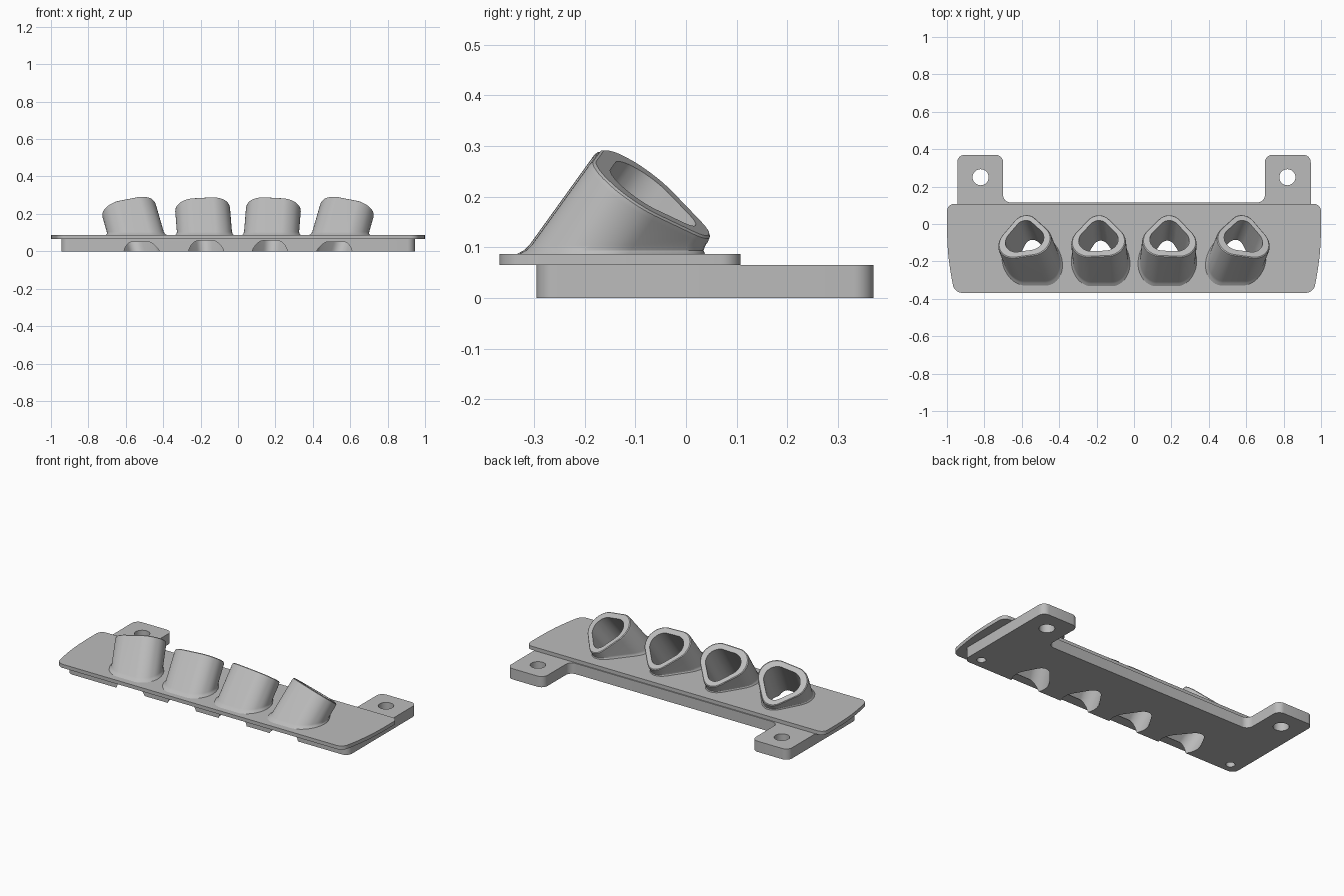
import bpy, bmesh, math
from mathutils import Vector

cube = bpy.data.objects.get("Cube")
if cube:
    bpy.data.objects.remove(cube, do_unlink=True)

grey = bpy.data.materials.new("light_grey")
grey.use_nodes = True
colour = (0.5, 0.5, 0.5, 1)
grey.diffuse_color = colour
grey.node_tree.nodes["Principled BSDF"].inputs["Base Color"].default_value = colour


def rounded(corners, steps=8):
    """Closed outline from (x, y, radius) corners."""
    pts, n = [], len(corners)
    for i, (x, y, r) in enumerate(corners):
        p = Vector((x, y))
        a = Vector(corners[i - 1][:2]) - p
        b = Vector(corners[(i + 1) % n][:2]) - p
        a = a.normalized() * min(r, a.length * 0.49)
        b = b.normalized() * min(r, b.length * 0.49)
        for s in range(steps + 1):
            t = s / steps
            k = (1 - t) ** 3 + 1.35 * t * (1 - t) ** 2
            m = t ** 3 + 1.35 * (1 - t) * t ** 2
            pts.append(p + a * k + b * m)
    return pts


def mirrored(half):
    return half + [(-x, y, r) for x, y, r in reversed(half)]


def loft(name, rings):
    """Capped solid through rings of equal length."""
    bm = bmesh.new()
    loops = [[bm.verts.new(p) for p in ring] for ring in rings]
    n = len(loops[0])
    for lo, hi in zip(loops, loops[1:]):
        for i in range(n):
            j = (i + 1) % n
            bm.faces.new((lo[i], lo[j], hi[j], hi[i]))
    bm.faces.new(loops[0][::-1])
    bm.faces.new(loops[-1])
    bmesh.ops.recalc_face_normals(bm, faces=bm.faces)
    mesh = bpy.data.meshes.new(name)
    bm.to_mesh(mesh)
    bm.free()
    mesh.materials.append(grey)
    obj = bpy.data.objects.new(name, mesh)
    bpy.context.collection.objects.link(obj)
    return obj


def prism(name, outline, z0, z1):
    return loft(name, [[(p.x, p.y, z) for p in outline] for z in (z0, z1)])


def cylinder(name, x, y, r, z0, z1):
    ring = [Vector((x + r * math.cos(a), y + r * math.sin(a)))
            for a in (math.tau * i / 32 for i in range(32))]
    return prism(name, ring, z0, z1)


def cut(obj, cutters):
    for c in cutters:
        mod = obj.modifiers.new("cut", 'BOOLEAN')
        mod.operation, mod.solver, mod.object = 'DIFFERENCE', 'EXACT', c
    dg = bpy.context.evaluated_depsgraph_get()
    mesh = bpy.data.meshes.new_from_object(obj.evaluated_get(dg))
    obj.modifiers.clear()
    obj.data = mesh


# Mounting plate with two rear tabs, and the wider cover plate
base = prism("mounting_plate", rounded(mirrored([
    (0.945, -0.295, 0.04), (0.945, 0.37, 0.04), (0.70, 0.37, 0.04),
    (0.70, 0.115, 0.04)])), 0, 0.065)
cover = prism("cover_plate", rounded(mirrored([
    (0.96, -0.368, 0.04), (0.985, -0.24, 0.1), (1.0, -0.1, 0.1),
    (1.0, 0.108, 0.04)])), 0.065, 0.087)

# Angled sockets: rounded five-sided tubes leaning back and outward
section = rounded([(0, 0.18, 0.09), (-0.168, -0.03, 0.07), (-0.105, -0.14, 0.05),
                   (0.105, -0.14, 0.05), (0.168, -0.03, 0.07)])
sockets, bores = [], []
for side, label in ((1, "left"), (-1, "right")):
    for place, x, z, lean in (("inner", 0.19, 0.208, 0.08), ("outer", 0.585, 0.202, 0.29)):
        centre = Vector((side * x, -0.062, z))
        axis = Vector((side * lean, 0.72, 1)).normalized()
        v = Vector((0, axis.z, -axis.y)).normalized()
        u = v.cross(axis)

        def ring(scale, along):
            return [centre + (u * p.x + v * p.y) * scale + axis * along for p in section]

        def foot(scale, height):
            return [p - axis * ((p.z - height) / axis.z) for p in ring(scale, 0)]

        sockets.append(loft(f"{label}_{place}_socket", [
            foot(1.09, 0.08), foot(1.06, 0.088), foot(1.02, 0.094), foot(1, 0.104),
            ring(1, -0.014), ring(0.985, -0.004), ring(0.95, 0)]))
        bores.append(loft("bore", [ring(0.72, -0.45), ring(0.72, 0.1)]))

# Screw holes through the tabs and blind holes under the front corners
holes = []
for s in (1, -1):
    holes.append(cylinder("tab_hole", s * 0.82, 0.25, 0.043, -0.1, 0.2))
    holes.append(cylinder("pin_hole", s * 0.872, -0.235, 0.025, -0.1, 0.06))

cut(base, bores + holes)
cut(cover, bores)
for socket, bore in zip(sockets, bores):
    cut(socket, [bore])
for c in bores + holes:
    bpy.data.objects.remove(c, do_unlink=True)

# Smooth the curved walls, keep the edges sharp
bpy.ops.object.select_all(action='DESELECT')
for obj in [base, cover] + sockets:
    obj.select_set(True)
    bpy.context.view_layer.objects.active = obj
bpy.ops.object.shade_smooth_by_angle(angle=math.radians(30))
